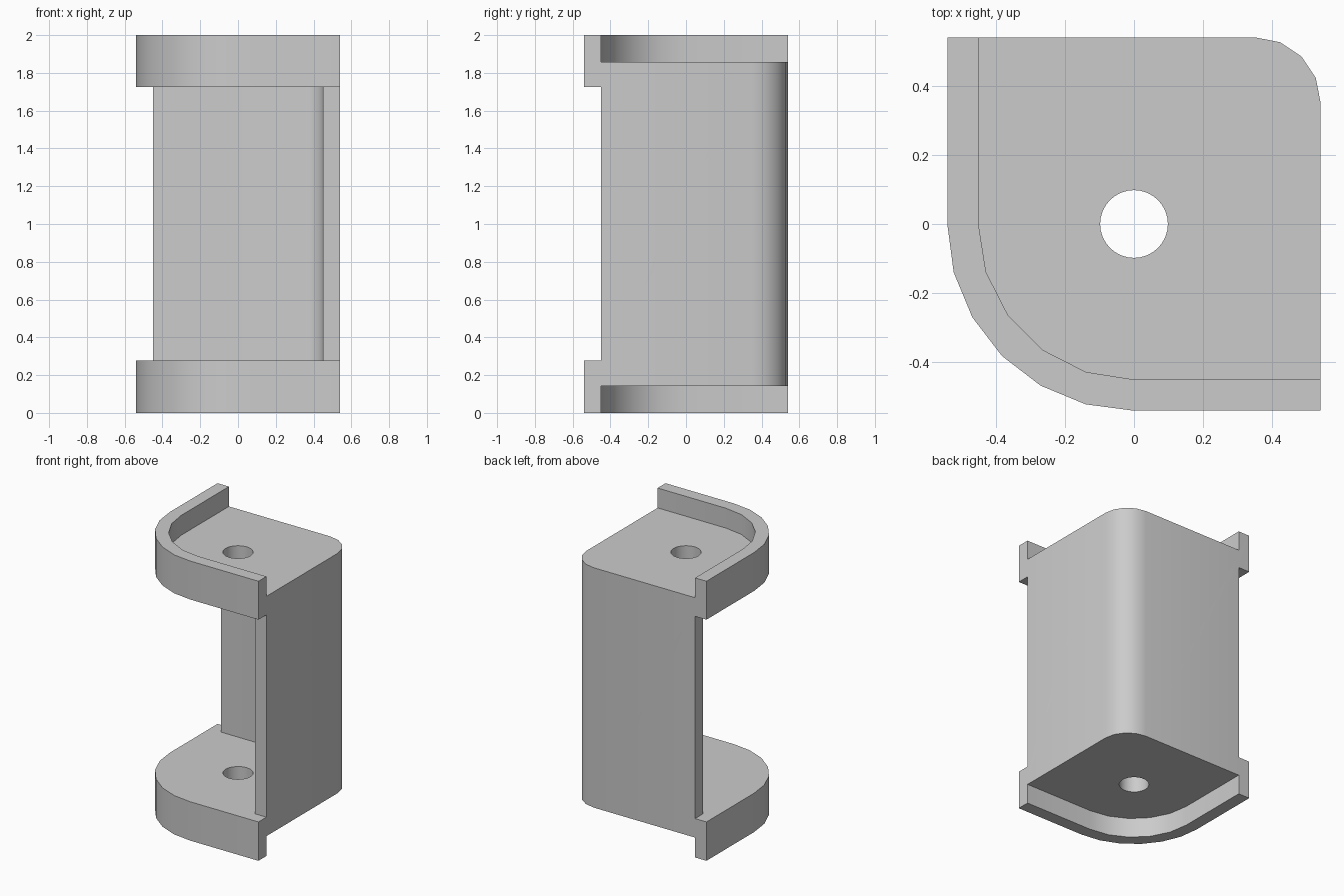
import bpy, bmesh, math

cube = bpy.data.objects.get("Cube")
if cube:
    bpy.data.objects.remove(cube)

HALF, INNER = 0.54, 0.45          # outer half width, inside face of lips and walls
CORNER = 0.35                     # centre of the rounded back corner
FAR = 0.8                         # overshoot for cutters

grey = bpy.data.materials.new("plain grey")
grey.use_nodes = True
colour = (0.6, 0.6, 0.6, 1)
grey.diffuse_color = colour
grey.node_tree.nodes["Principled BSDF"].inputs["Base Color"].default_value = colour


def arc(centre, radius, start, end, steps):
    angles = [math.radians(start + (end - start) * i / steps) for i in range(steps + 1)]
    return [(centre + radius * math.cos(a), centre + radius * math.sin(a)) for a in angles]


def extrude(name, outline, bottom, top):
    bm = bmesh.new()
    face = bm.faces.new([bm.verts.new((x, y, bottom)) for x, y in outline])
    result = bmesh.ops.extrude_face_region(bm, geom=[face])
    verts = [v for v in result["geom"] if isinstance(v, bmesh.types.BMVert)]
    bmesh.ops.translate(bm, verts=verts, vec=(0, 0, top - bottom))
    bmesh.ops.recalc_face_normals(bm, faces=bm.faces)
    mesh = bpy.data.meshes.new(name)
    bm.to_mesh(mesh)
    bm.free()
    mesh.materials.append(grey)
    obj = bpy.data.objects.new(name, mesh)
    bpy.context.collection.objects.link(obj)
    return obj


def cut(body, cutter):
    cutter.hide_render = True
    mod = body.modifiers.new("cut", "BOOLEAN")
    mod.operation, mod.solver, mod.object = "DIFFERENCE", "EXACT", cutter
    bpy.context.view_layer.objects.active = body
    bpy.ops.object.modifier_apply(modifier=mod.name)
    bpy.data.objects.remove(cutter)


# Full-height block: wide round at front right, small round at back left
block = ([(-HALF, HALF)] + arc(0, HALF, 180, 270, 6) + [(HALF, -HALF)]
         + arc(CORNER, HALF - CORNER, 0, 90, 4))
body = extrude("bracket_body", block, 0, 2)

# Pockets above and below the end plates leave the curved lips
pocket = [(-INNER, FAR)] + arc(0, INNER, 180, 270, 5) + [(FAR, -INNER), (FAR, FAR)]
cut(body, extrude("top_pocket", pocket, 1.858, 2.2))
cut(body, extrude("bottom_pocket", pocket, -0.2, 0.142))

# Opening between the plates leaves the two back walls
opening = ([(-FAR, -FAR), (FAR, -FAR), (FAR, -INNER), (INNER, -INNER)]
           + arc(CORNER, INNER - CORNER, 0, 90, 4)
           + [(-INNER, INNER), (-INNER, FAR), (-FAR, FAR)])
cut(body, extrude("middle_opening", opening, 0.278, 1.725))

# Round hole through both plates
cut(body, extrude("hole", arc(0, 0.098, 0, 348.75, 31), -0.2, 2.2))

bpy.ops.object.select_all(action="DESELECT")
body.select_set(True)
bpy.context.view_layer.objects.active = body
bpy.ops.object.shade_smooth_by_angle(angle=math.radians(35))
